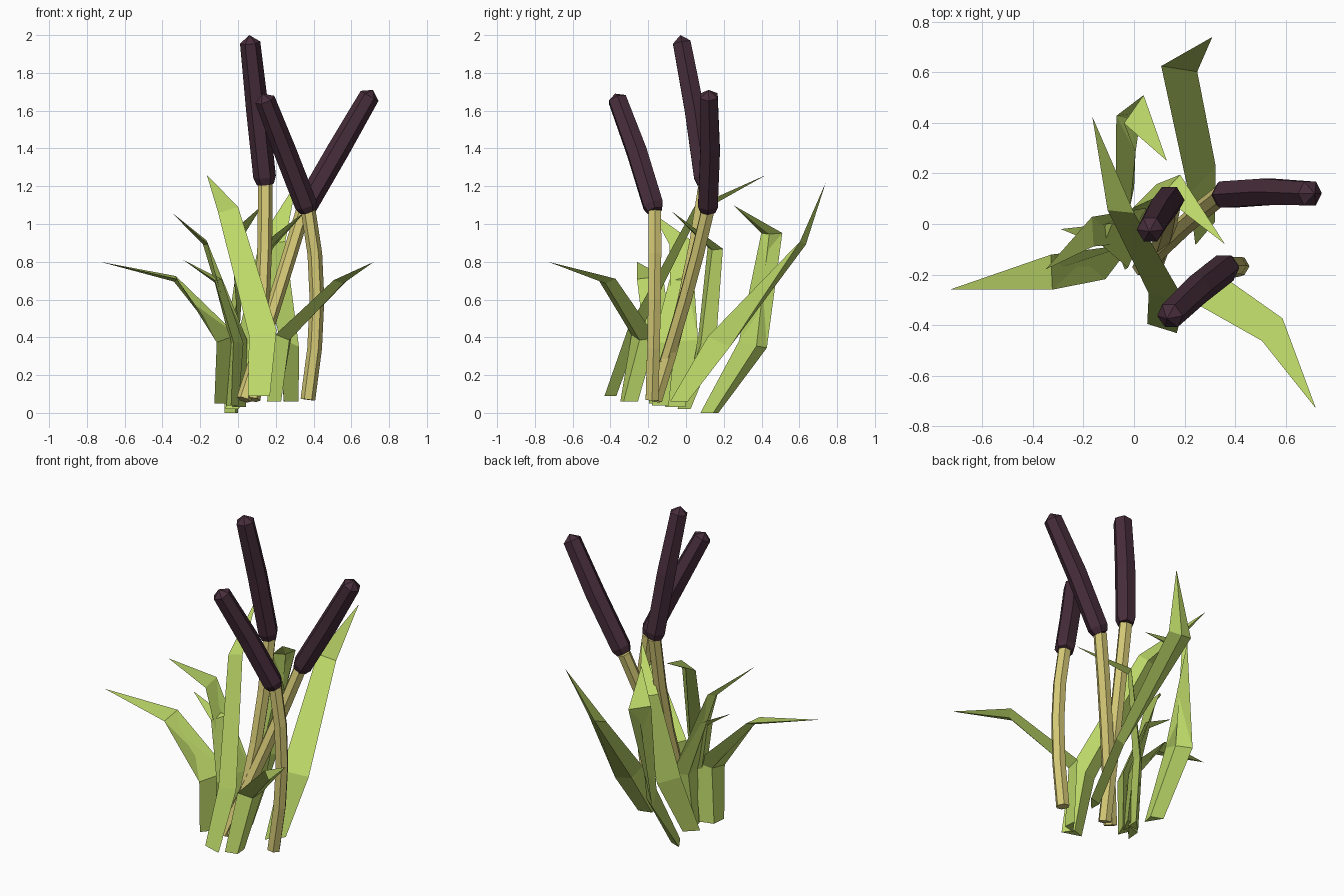
import bpy, bmesh, math
from mathutils import Vector as V

if "Cube" in bpy.data.objects:
    bpy.data.objects.remove(bpy.data.objects["Cube"])


def material(name, *col):
    m = bpy.data.materials.new(name)
    m.diffuse_color = (*col, 1)
    m.use_nodes = True
    m.node_tree.nodes["Principled BSDF"].inputs["Base Color"].default_value = m.diffuse_color
    return m


LEAF = material("leaf_green", .51, .69, .14)
STEM = material("stem_straw", .66, .58, .18)
HEAD = material("head_brown", .062, .026, .042)


def loft(name, rings, mat, tip=None):
    """Skin equal rings, cap the start, close the end with a tip or a cap."""
    bm = bmesh.new()
    vs = [[bm.verts.new(p) for p in r] for r in rings]
    n = len(vs[0])
    for a, b in zip(vs, vs[1:]):
        for i in range(n):
            j = (i + 1) % n
            bm.faces.new((a[i], a[j], b[j], b[i]))
    bm.faces.new(vs[0])
    if tip is None:
        bm.faces.new(vs[-1])
    else:
        t = bm.verts.new(tip)
        for i in range(n):
            bm.faces.new((vs[-1][i], vs[-1][(i + 1) % n], t))
    bmesh.ops.recalc_face_normals(bm, faces=bm.faces)
    me = bpy.data.meshes.new(name)
    bm.to_mesh(me)
    bm.free()
    me.materials.append(mat)
    bpy.context.collection.objects.link(bpy.data.objects.new(name, me))


def tube(name, pts, radii, mat, tip=None):
    """Six-sided tube along a path."""
    rings = []
    for k, p in enumerate(pts):
        t = (pts[min(k + 1, len(pts) - 1)] - pts[max(k - 1, 0)]).normalized()
        u = t.cross(V((0, 1, 0))).normalized()
        w = t.cross(u)
        rings.append([p + radii[k] * (u * math.cos(a) + w * math.sin(a))
                      for a in (i * math.pi / 3 for i in range(6))])
    loft(name, rings, mat, tip)


def reed(name, base, middle, neck, top):
    """Curved stem through three points, with a slightly bowed seed head."""
    a, m, b, top = V((*base, .07)), V((*middle, .6)), V(neck), V(top)
    ctrl = 2 * m - (a + b) / 2
    path = [a.lerp(ctrl, t).lerp(ctrl.lerp(b, t), t) for t in (i / 4 for i in range(5))]
    tube(name + "_stem", path, [.039] * 5, STEM)
    bow = (b + top) / 2 + V((0, .01, 0))
    tube(name + "_head", [b, b.lerp(bow, .1), bow, bow.lerp(top, .9)],
         [.045, .06, .06, .054], HEAD, top)


def leaf(name, base, bend, knee, tip, turn, knee_turn=None, width=.072):
    """Pointed blade with a shallow triangular section; turn = blade direction in degrees."""
    pts = [V(base), V(bend), V(knee), V(tip)]
    turns = [turn, turn, turn if knee_turn is None else knee_turn]
    rings = []
    side = None
    for k, thick in enumerate((.05, .045, .025)):
        t = (pts[k + 1] - pts[max(k - 1, 0)]).normalized()
        a = math.radians(turns[k])
        h = V((math.cos(a), math.sin(a), 0))
        h = (h - t * h.dot(t) * .8) * width * (.85, 1.1, .85)[k]
        n = t.cross(h).normalized() * thick
        if side is None:
            # ridge goes on the outer, lower side
            side = 1 if (pts[3] - pts[1]).cross(h).z < 0 else -1
        n *= side
        rings.append([pts[k] - h - n * .3, pts[k] + h - n * .3, pts[k] + n * .7])
    for p in rings[0]:
        p.z = base[2]
    loft(name + "_leaf", rings, LEAF, tip)


# three reeds
reed("tall", (.08, -.16), (.13, -.01), (.145, .1, 1.21), (.06, -.03, 2))
reed("right", (.03, -.17), (.2, -.005), (.345, .115, 1.07), (.715, .12, 1.71))
reed("front", (.37, -.18), (.418, -.167), (.372, -.165, 1.07), (.13, -.375, 1.69))

# eight leaves fanning out
leaf("back_right", (.27, -.03, .06), (.26, .18, .37), (.18, .62, .9), (.31, .74, 1.22), 58, -10, .085)
leaf("back", (-.03, .13, 0), (-.02, .36, .36), (.005, .45, .95), (.13, .25, 1.1), 115, 55, .08)
leaf("centre", (.115, -.4, .09), (.135, -.28, .42), (-.05, .055, 1.07), (-.165, .425, 1.26), -18)
leaf("left", (-.09, -.13, .05), (-.07, -.14, .39), (-.33, -.19, .71), (-.73, -.26, .8), 50, 82, .085)
leaf("front_right", (.2, -.31, .06), (.25, -.23, .4), (.55, -.42, .7), (.72, -.73, .8), 54)
leaf("left_upper", (0, -.05, .03), (0, 0, .38), (-.17, -.03, .9), (-.35, -.18, 1.06), 62, 88)
leaf("left_small", (-.03, -.13, .04), (-.01, -.11, .37), (-.11, -.04, .7), (-.29, -.02, .81), 66, width=.058)
leaf("inner", (-.02, -.02, .02), (.05, .1, .36), (.15, .15, .87), (.36, -.08, 1.07), 45, width=.065)
